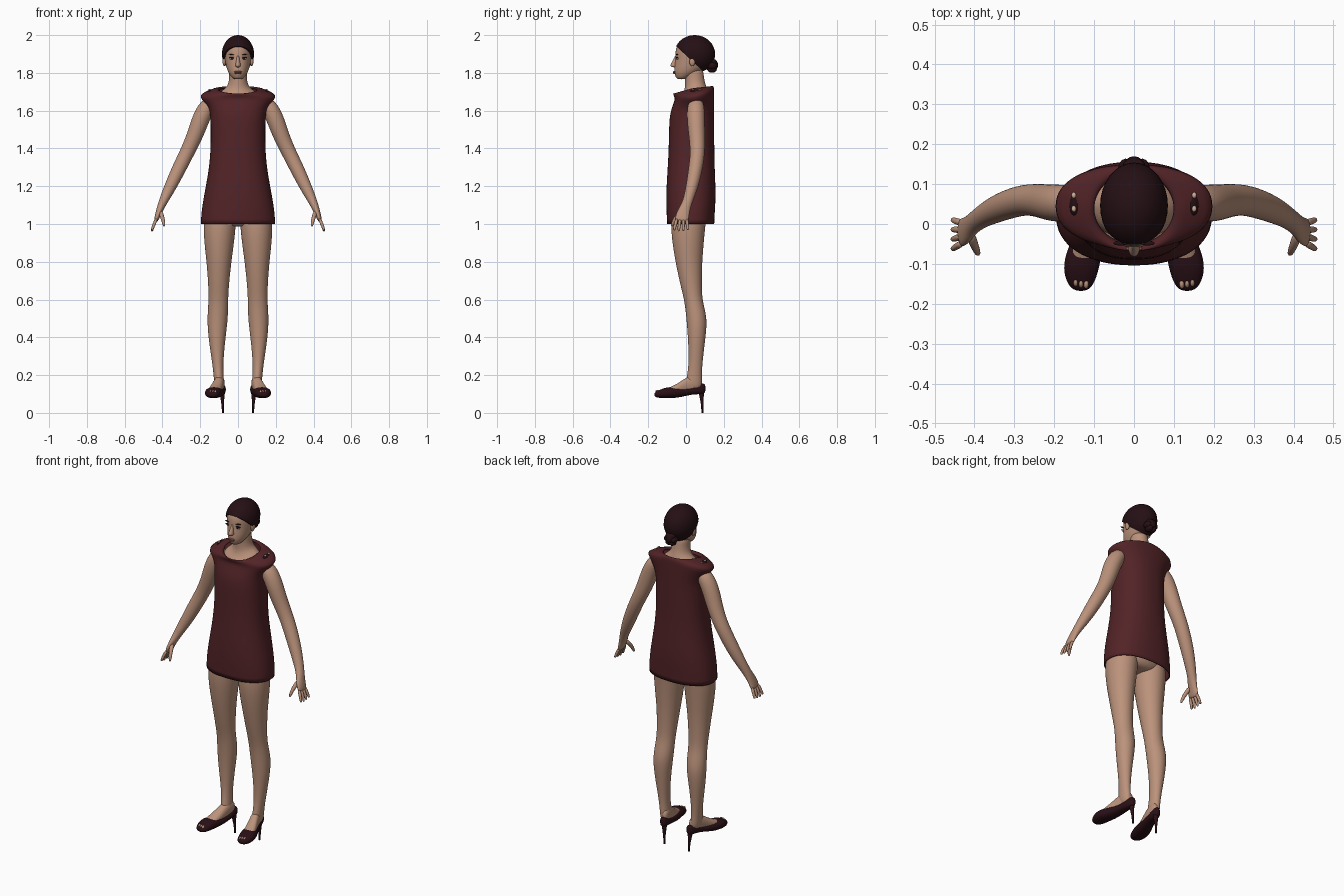
import bpy, bmesh, math
from mathutils import Vector, Matrix

cube = bpy.data.objects.get("Cube")
if cube:
    bpy.data.objects.remove(cube, do_unlink=True)


def material(name, r, g, b):
    m = bpy.data.materials.new(name)
    m.use_nodes = True
    m.diffuse_color = (r, g, b, 1)
    node = m.node_tree.nodes["Principled BSDF"]
    node.inputs["Base Color"].default_value = (r, g, b, 1)
    node.inputs["Roughness"].default_value = 0.8
    return m


SKIN = material("skin", 0.50, 0.29, 0.20)
DRESS = material("wine_cloth", 0.085, 0.017, 0.020)
HAIR = material("dark_hair", 0.018, 0.005, 0.007)
SHOE = material("dark_leather", 0.022, 0.005, 0.008)
LIP = material("lip", 0.27, 0.10, 0.08)
WHITE = material("eye_white", 0.55, 0.48, 0.43)
DARK = material("eye_dark", 0.02, 0.01, 0.008)
BEAD = material("pale_bead", 0.60, 0.42, 0.32)


def finish(bm, name, mat, subsurf=0):
    bmesh.ops.recalc_face_normals(bm, faces=bm.faces[:])
    mesh = bpy.data.meshes.new(name)
    bm.to_mesh(mesh)
    bm.free()
    mesh.materials.append(mat)
    mesh.shade_smooth()
    ob = bpy.data.objects.new(name, mesh)
    bpy.context.collection.objects.link(ob)
    if subsurf:
        mod = ob.modifiers.new("smooth", "SUBSURF")
        mod.levels = mod.render_levels = subsurf
    return ob


def loft(name, rings, mat, caps=True, subsurf=2, side=1):
    """Skin a list of point rings; side=-1 mirrors across x."""
    bm = bmesh.new()
    rows = [[bm.verts.new((p[0] * side, p[1], p[2])) for p in r] for r in rings]
    n = len(rows[0])
    for a, b in zip(rows, rows[1:]):
        for i in range(n):
            j = (i + 1) % n
            bm.faces.new((a[i], a[j], b[j], b[i]))
    if caps:
        bm.faces.new(rows[0])
        bm.faces.new(rows[-1])
    return finish(bm, name, mat, subsurf)


def oval(center, u, v, n=16, p=1.0):
    """Superellipse ring around center with half-axes u and v."""
    def f(t):
        return math.copysign(abs(t) ** p, t)
    angles = [2 * math.pi * i / n for i in range(n)]
    return [Vector(center) + Vector(u) * f(math.cos(a)) + Vector(v) * f(math.sin(a))
            for a in angles]


def level(z, hx, front, back, x=0, p=1.0, zf=0, zb=0, n=20):
    """Horizontal ring, with the front and back raised by zf and zb."""
    hy = (back - front) / 2
    ring = oval((x, (front + back) / 2, z), (hx, 0, 0), (0, hy, 0), n, p)
    for q in ring:
        s = (q.y - (front + back) / 2) / hy
        q.z += zb * s if s > 0 else -zf * s
    return ring


def upright(y, x, hw, z0, z1, p=0.85):
    """Ring across the foot, facing along y."""
    return oval((x, y, (z0 + z1) / 2), (hw, 0, 0), (0, 0, (z1 - z0) / 2), 14, p)


def tube(name, path, mat, side=1, subsurf=2, n=12):
    """Path of (x, y, z, depth radius, width radius)."""
    pts = [Vector(q[:3]) for q in path]
    rings = []
    for i, q in enumerate(path):
        t = (pts[min(i + 1, len(pts) - 1)] - pts[max(i - 1, 0)]).normalized()
        u = Vector((0, 1, 0))
        u = (u - t * u.dot(t)).normalized()
        rings.append(oval(pts[i], u * q[3], t.cross(u) * q[-1], n))
    return loft(name, rings, mat, True, subsurf, side)


def blob(name, loc, size, mat, tilt=0, seg=16):
    bm = bmesh.new()
    m = Matrix.Translation(loc) @ Matrix.Rotation(tilt, 4, "Y") @ Matrix.Diagonal((*size, 1))
    bmesh.ops.create_uvsphere(bm, u_segments=seg, v_segments=seg // 2 + 2, radius=1, matrix=m)
    return finish(bm, name, mat)


# Dress: open tube from hem to rolled neckline
body = [(1.0, .197, -.10, .15), (1.05, .196, -.103, .152), (1.12, .186, -.105, .157),
        (1.20, .171, -.104, .157), (1.30, .153, -.097, .152), (1.40, .145, -.092, .150),
        (1.50, .145, -.090, .150), (1.57, .146, -.088, .150), (1.62, .155, -.074, .150)]
rings = [level(*r, p=.86, n=32) for r in body]
rings += [level(1.655, .192, -.060, .150, p=.9, zb=.03, n=32),
          level(1.682, .207, -.060, .150, p=.9, zb=.03, zf=-.012, n=32),
          level(1.705, .155, -.070, .148, zb=.022, zf=-.018, n=32),
          level(1.725, .108, -.068, .140, zb=.008, zf=-.030, n=32),
          level(1.712, .100, -.050, .128, zb=.010, zf=-.034, n=32)]
dress = loft("dress", rings, DRESS, caps=False, subsurf=1)
cloth = dress.modifiers.new("cloth", "SOLIDIFY")
cloth.thickness = .005

# Torso parts showing past the dress
loft("pelvis", [level(.985, .06, -.03, .07), level(1.0, .14, -.06, .11),
                level(1.08, .168, -.075, .13), level(1.2, .15, -.07, .12)], SKIN)
loft("neck", [level(1.60, .12, -.05, .125), level(1.67, .118, -.035, .120),
              level(1.70, .098, -.022, .118, zf=-.02), level(1.722, .062, -.006, .110, zf=-.01),
              level(1.75, .049, -.006, .100), level(1.79, .047, -.008, .094),
              level(1.83, .047, -.01, .09)], SKIN)

# Head and face
skull = [(1.766, .018, -.044, .0), (1.775, .033, -.054, .02), (1.80, .051, -.064, .07),
         (1.83, .063, -.063, .11), (1.875, .071, -.057, .13), (1.91, .075, -.058, .135),
         (1.945, .071, -.050, .13), (1.97, .055, -.02, .11), (1.984, .03, .01, .08)]
loft("head", [level(*r) for r in skull], SKIN)
nose = [(1.895, .006, -.058, -.04), (1.87, .009, -.067, -.04), (1.848, .013, -.082, -.04),
        (1.836, .016, -.084, -.04), (1.829, .009, -.072, -.04)]
loft("nose", [level(*r, n=12) for r in nose], SKIN)
blob("upper_lip", (0, -.061, 1.8055), (.021, .008, .005), LIP)
blob("lower_lip", (0, -.060, 1.7985), (.018, .009, .0055), LIP)
for s, label in ((1, "left"), (-1, "right")):
    blob(label + "_eye", (s * .031, -.045, 1.876), (.015, .006, .0065), WHITE)
    blob(label + "_iris", (s * .031, -.0485, 1.876), (.007, .004, .006), DARK)
    blob(label + "_lashes", (s * .032, -.047, 1.882), (.017, .006, .0028), DARK, s * .1)
    blob(label + "_brow", (s * .034, -.048, 1.897), (.018, .006, .0025), HAIR, -s * .12)
    blob(label + "_ear", (s * .073, .033, 1.862), (.009, .016, .026), SKIN)

# Swept-back hair cap, cut along a sloping hairline
bm = bmesh.new()
bmesh.ops.create_uvsphere(bm, u_segments=32, v_segments=20, radius=1,
                          matrix=Matrix.Translation((0, .046, 1.9)) @ Matrix.Diagonal((.085, .108, .1, 1)))
cut = bmesh.ops.bisect_plane(bm, geom=bm.verts[:] + bm.edges[:] + bm.faces[:],
                             plane_co=(0, 0, 1.893), plane_no=(0, .93, 1), clear_inner=True)
rim = [e for e in cut["geom_cut"] if isinstance(e, bmesh.types.BMEdge)]
bmesh.ops.edgeloop_fill(bm, edges=rim)
hair = finish(bm, "hair_cap", HAIR)
for f in hair.data.polygons:
    f.use_smooth = len(f.vertices) < 5

# Coiled bun at the nape
blob("bun_core", (0, .135, 1.842), (.03, .035, .034), HAIR)
for i in range(6):
    a = i * math.tau / 6
    blob("bun_coil", (.021 * math.cos(a), .138, 1.838 + .021 * math.sin(a)),
         (.019, .026, .019), HAIR, a, 12)

for s, label in ((1, "left"), (-1, "right")):
    # Shoulder toggles
    blob(label + "_toggle", (s * .15, .055, 1.702), (.014, .034, .009), HAIR, s * .45)
    for y in (.038, .072):
        blob(label + "_toggle_bead", (s * .151, y, 1.711), (.006, .008, .005), BEAD, 0, 10)

    # Arm and palm
    tube(label + "_arm", [(.115, .055, 1.655, .03), (.163, .052, 1.628, .048),
                          (.200, .052, 1.55, .049), (.231, .058, 1.46, .044),
                          (.269, .062, 1.38, .040), (.309, .052, 1.30, .039),
                          (.357, .033, 1.20, .034), (.401, .006, 1.11, .025, .023),
                          (.416, -.012, 1.07, .033, .018), (.429, -.021, 1.035, .038, .014),
                          (.436, -.023, 1.012, .034, .009)], SKIN, s)
    # Fingers and thumb
    for k in range(4):
        y0, y1 = -.048 + .017 * k, -.062 + .024 * k
        tip = .958 + .006 * abs(k - 1.3)
        tube(label + "_finger", [(.430, y0, 1.03, .010), (.444, (y0 + y1) / 2, 1.0, .009),
                                 (.453, y1, .975, .008), (.456, y1, tip, .005)], SKIN, s, 1, 8)
    tube(label + "_thumb", [(.412, -.02, 1.07, .014), (.402, -.05, 1.04, .012),
                            (.394, -.068, 1.01, .010), (.390, -.077, .985, .006)], SKIN, s, 1, 8)

    # Leg
    leg = [(1.08, .085, -.075, .115, .092), (.98, .087, -.082, .102, .098),
           (.88, .077, -.070, .093, .100), (.78, .064, -.053, .085, .101),
           (.66, .054, -.026, .084, .103), (.59, .052, -.008, .088, .104),
           (.50, .056, .002, .114, .108), (.40, .046, .010, .104, .112),
           (.25, .027, .016, .085, .107), (.18, .027, .0, .084, .101),
           (.12, .024, .0, .086, .098)]
    loft(label + "_leg", [level(*r) for r in leg], SKIN, side=s)
    # Foot
    foot = [(.088, .088, .018, .12, .19), (.04, .096, .026, .11, .205), (0, .104, .028, .105, .188),
            (-.04, .116, .033, .095, .158), (-.08, .126, .036, .09, .138), (-.14, .133, .026, .09, .114)]
    loft(label + "_foot", [upright(*r) for r in foot], SKIN, side=s)
    # Open-toed pump
    shoe = [(.104, .085, .012, .105, .153), (.085, .087, .024, .098, .160), (.04, .093, .029, .098, .138),
            (0, .102, .034, .090, .130), (-.05, .119, .044, .078, .136), (-.10, .132, .048, .077, .139),
            (-.145, .134, .038, .078, .120), (-.169, .133, .018, .086, .108)]
    loft(label + "_shoe", [upright(*r) for r in shoe], SHOE, side=s)
    for k in range(3):
        blob(label + "_toe", (s * (.120 + .013 * k), -.150 + .003 * k, .111),
             (.007, .013, .010), SKIN, 0, 10)
    # Stiletto heel
    tube(label + "_heel", [(.085, .080, .125, .018), (.083, .083, .085, .011),
                           (.081, .086, .04, .006), (.080, .0865, 0, .005)], SHOE, s, 0)
